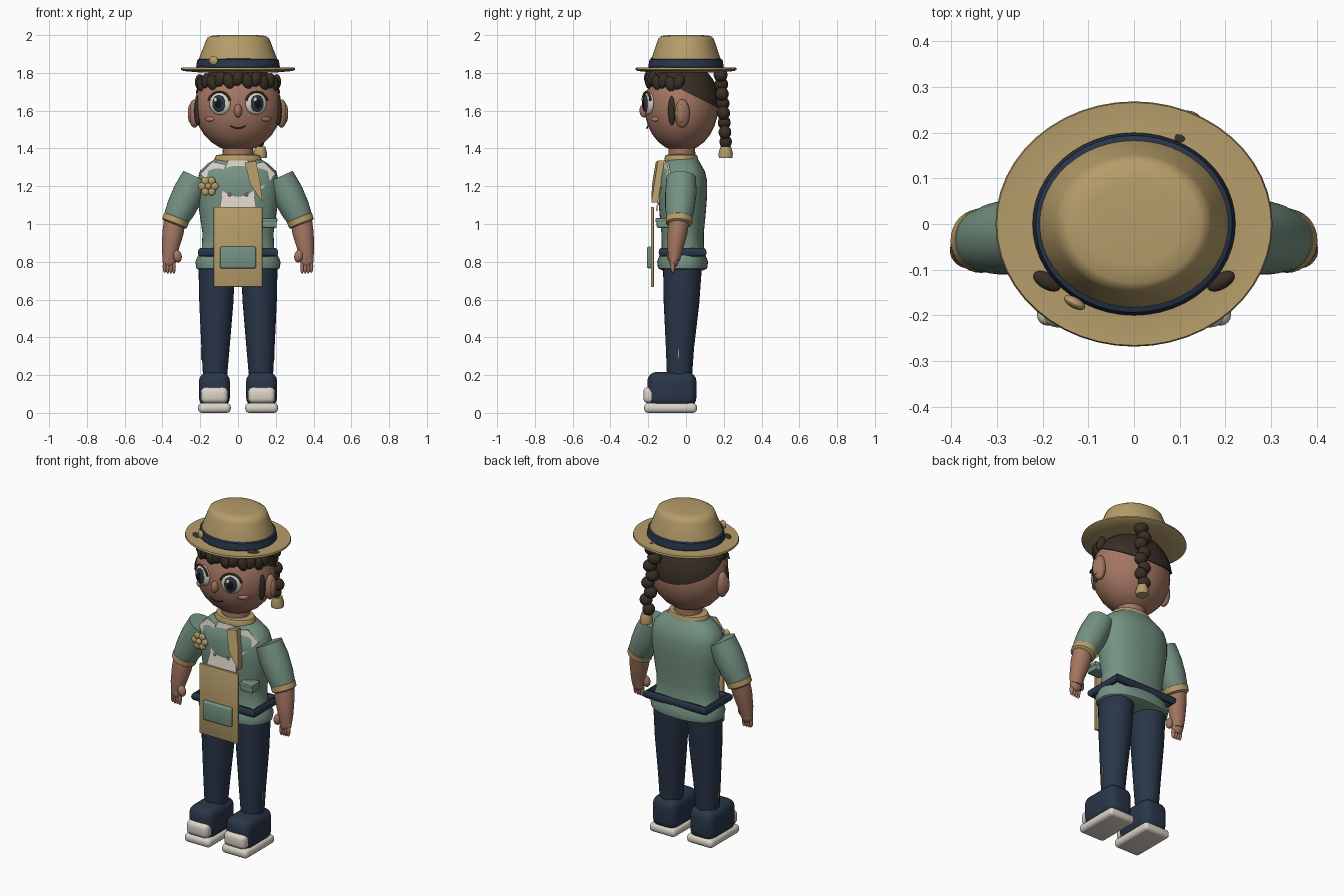
import bpy, bmesh, math
from mathutils import Vector

if "Cube" in bpy.data.objects:
    bpy.data.objects.remove(bpy.data.objects["Cube"], do_unlink=True)


def material(name, *rgb):
    m = bpy.data.materials.new(name)
    m.use_nodes = True
    m.diffuse_color = (*rgb, 1)
    m.node_tree.nodes["Principled BSDF"].inputs["Base Color"].default_value = (*rgb, 1)
    return m


TAN = material("tan", .47, .34, .145)
GREEN = material("sage_green", .175, .29, .225)
NAVY = material("navy", .022, .036, .066)
SKIN = material("skin", .37, .18, .122)
HAIR = material("dark_brown", .04, .028, .018)
WHITE = material("off_white", .70, .65, .57)
BLUSH = material("blush", .50, .22, .16)
MOUTH = material("mouth_brown", .12, .035, .025)
BLACK = material("black", .006, .006, .008)


def finish(name, bm, mat, angle=40):
    bmesh.ops.recalc_face_normals(bm, faces=bm.faces[:])
    me = bpy.data.meshes.new(name)
    bm.to_mesh(me)
    bm.free()
    me.materials.append(mat)
    me.shade_smooth()
    me.set_sharp_from_angle(angle=math.radians(angle))
    ob = bpy.data.objects.new(name, me)
    bpy.context.collection.objects.link(ob)
    return ob


def ball(name, loc, scale, mat, turn=0, tilt=0):
    bm = bmesh.new()
    bmesh.ops.create_uvsphere(bm, u_segments=24, v_segments=14, radius=1)
    ob = finish(name, bm, mat)
    ob.location, ob.scale = loc, scale
    ob.rotation_euler = (0, tilt, turn)
    return ob


def loft(name, rings, mat, n=32, power=2):
    """Skin rings of (centre, rx, ry), all square to the line through the ends."""
    bm = bmesh.new()
    axis = Vector(rings[-1][0]) - Vector(rings[0][0])
    if axis.z < 0:
        axis = -axis
    q = Vector((0, 0, 1)).rotation_difference(axis)
    rows = []
    for c, rx, ry in rings:
        row = []
        for i in range(n):
            co, si = math.cos(math.tau * i / n), math.sin(math.tau * i / n)
            x = math.copysign(abs(co) ** (2 / power), co) * rx
            y = math.copysign(abs(si) ** (2 / power), si) * ry
            row.append(bm.verts.new(Vector(c) + q @ Vector((x, y, 0))))
        rows.append(row)
    for a, b in zip(rows, rows[1:]):
        for i in range(n):
            j = (i + 1) % n
            bm.faces.new((a[i], a[j], b[j], b[i]))
    bm.faces.new(rows[0])
    bm.faces.new(rows[-1])
    return finish(name, bm, mat)


def box(name, lo, hi, mat, bevel, segments=4):
    bm = bmesh.new()
    bmesh.ops.create_cube(bm, size=1)
    for v in bm.verts:
        v.co = [(l + h) / 2 + c * (h - l) for l, h, c in zip(lo, hi, v.co)]
    bmesh.ops.bevel(bm, geom=bm.edges[:], offset=bevel, segments=segments,
                    profile=.5, affect='EDGES', clamp_overlap=True)
    return finish(name, bm, mat)


def plate(name, outline, mat, lift=0, thick=.009):
    """Flat piece cut from an x-z outline, laid along the curve of the chest."""
    bm = bmesh.new()
    f = bm.faces.new([bm.verts.new((x, -.162 + .2 * (z - 1.1) + 1.2 * x * x - lift, z))
                      for x, z in outline])
    ext = bmesh.ops.extrude_face_region(bm, geom=[f])
    for v in ext["geom"]:
        if isinstance(v, bmesh.types.BMVert):
            v.co.y += thick
    return finish(name, bm, mat)


def cord(name, pts, r, mat, closed=False):
    cu = bpy.data.curves.new(name, 'CURVE')
    cu.dimensions = '3D'
    cu.bevel_depth, cu.bevel_resolution = r, 3
    cu.use_fill_caps = True
    sp = cu.splines.new('POLY')
    sp.points.add(len(pts) - 1)
    for p, co in zip(sp.points, pts):
        p.co = (*co, 1)
    sp.use_cyclic_u = closed
    sp.use_smooth = not closed
    cu.materials.append(mat)
    ob = bpy.data.objects.new(name, cu)
    bpy.context.collection.objects.link(ob)


# Hat: brim, crown and band
def hat_rings(pairs):
    return [((0, 0, z), r, r * .885) for z, r in pairs]


loft("hat_brim", hat_rings([(1.802, .2), (1.81, .29), (1.818, .303), (1.828, .3),
                            (1.824, .24), (1.83, .2)]), TAN, 48)
loft("hat_crown", hat_rings([(1.815, .217), (1.88, .205), (1.965, .172), (1.985, .163),
                             (1.996, .145), (2.0, .1), (2.0, .01)]), TAN, 48)
loft("hat_band", [((0, 0, z), r, r * .9) for z, r in
                  [(1.825, .215), (1.832, .222), (1.87, .215), (1.876, .2)]], NAVY, 48)
ball("hat_pin", (-.13, -.172, 1.865), (.026, .012, .024), TAN, -.5)

# Head, neck and hair cap
ball("head", (0, -.025, 1.62), (.23, .195, .237), SKIN)
loft("neck", [((0, -.022, 1.33), .082, .072), ((0, -.022, 1.43), .08, .07)], SKIN)
bm = bmesh.new()
bmesh.ops.create_uvsphere(bm, u_segments=40, v_segments=24, radius=1)
for v in bm.verts:
    v.co = (v.co.x * .237, v.co.y * .205 - .022, v.co.z * .24 + 1.622)
cut = bmesh.ops.bisect_plane(bm, geom=bm.verts[:] + bm.edges[:] + bm.faces[:],
                             plane_co=(0, .17, 1.615), plane_no=(0, .5, 1), clear_inner=True)
bmesh.ops.holes_fill(bm, edges=[e for e in bm.edges if e.is_boundary])
for v in bm.verts:
    if v.co.z > 1.81:
        v.co.z = 1.81
finish("hair_cap", bm, HAIR)

# Curly fringe under the brim
for i in range(13):
    a = math.radians(-84 + 14 * i)
    ball("fringe_curl", (.205 * math.sin(a), -.02 - .178 * math.cos(a),
                         1.772 - .014 * (i % 2) - .02 * math.sin(a) ** 2),
         (.03, .024, .042), HAIR, a, .35 * (-1) ** i)

# Braid with its tied end
for i in range(8):
    t = i / 7
    ball("braid_lobe", (.09 + .025 * t + .012 * (-1) ** i, .183 + .027 * t, 1.79 - .355 * t),
         (.042 - .006 * t, .037 - .004 * t, .036), HAIR, 0, .4 * (-1) ** i)
loft("braid_tie", [((.118, .21, 1.35), .034, .036), ((.118, .21, 1.375), .036, .038),
                   ((.118, .21, 1.41), .026, .028)], TAN, 20)

# Face centre
ball("nose", (0, -.222, 1.6), (.021, .024, .036), SKIN)
cord("mouth", [(.04 * k / 4, -.207 + .004 * (k / 4) ** 2, 1.507 + .012 * (k / 4) ** 2)
               for k in range(-4, 5)], .004, MOUTH)

for s in (1, -1):
    side = "left_" if s > 0 else "right_"

    # Eyes, lashes, cheeks, ears and sideburns
    turn = .36 * s
    out = Vector((math.sin(turn), -math.cos(turn), 0))
    eye = Vector((.095 * s, -.198, 1.638))
    ball(side + "eye_white", eye, (.06, .026, .06), WHITE, turn)
    ball(side + "iris", eye + out * .019, (.037, .012, .046), NAVY, turn)
    ball(side + "pupil", eye + out * .027, (.02, .007, .027), BLACK, turn)
    ball(side + "eye_glint", eye + out * .032 + Vector((-.014, 0, .02)),
         (.011, .005, .012), WHITE, turn)
    across = Vector((math.cos(turn), math.sin(turn), 0))
    cord(side + "lash", [eye + out * .012 + across * (.062 * math.cos(a))
                         + Vector((0, 0, .062 * math.sin(a)))
                         for a in [math.radians(15 + 15 * k) for k in range(11)]], .006, HAIR)
    ball(side + "cheek", (.15 * s, -.165, 1.555), (.03, .008, .012), BLUSH, .7 * s)
    ball(side + "ear", (.23 * s, -.02, 1.585), (.032, .04, .075), SKIN)
    ball(side + "inner_ear", (.254 * s, -.026, 1.585), (.012, .022, .048), SKIN)
    ball(side + "sideburn", (.212 * s, -.075, 1.6), (.02, .02, .078), HAIR)
    ball(side + "stray_curl", (.19 * s, -.125, 1.822), (.034, .018, .016), HAIR, .5 * s)

    # Sleeve, cuff and forearm
    loft(side + "sleeve", [((.222 * s, -.025, 1.247), .076, .078),
                           ((.262 * s, -.027, 1.165), .083, .083),
                           ((.3 * s, -.032, 1.085), .079, .078),
                           ((.332 * s, -.036, 1.02), .067, .067)], GREEN)
    loft(side + "cuff", [((.322 * s, -.035, 1.04), .064, .064), ((.325 * s, -.035, 1.033), .071, .071),
                         ((.336 * s, -.037, 1.004), .07, .07), ((.339 * s, -.037, .997), .06, .06)], TAN)
    loft(side + "forearm", [((.336 * s, -.038, 1.01), .057, .054), ((.345 * s, -.046, .95), .056, .052),
                            ((.36 * s, -.058, .86), .043, .04), ((.364 * s, -.062, .81), .036, .03)], SKIN)

    # Hand
    ball(side + "palm", (.364 * s, -.064, .81), (.037, .026, .04), SKIN)
    ball(side + "thumb", (.322 * s, -.078, .83), (.024, .022, .034), SKIN, 0, .25 * s)
    for k in range(4):
        ball(side + "finger", ((.34 + .016 * k) * s, -.07, .773 + .004 * (k == 3)),
             (.0105, .012, .036), SKIN)

    # Trouser leg with side tab
    loft(side + "trouser_leg", [((.122 * s, -.035, .17), .062, .065), ((.119 * s, -.032, .35), .075, .075),
                                ((.115 * s, -.024, .58), .09, .094),
                                ((.112 * s, -.018, .8), .098, .104)], NAVY)
    box(side + "trouser_tab", (.188 * s, -.042, .28), (.194 * s, -.036, .345), TAN, .001, 1)

    # Shoe
    cx = .125 * s
    box(side + "shoe_upper", (cx - .082, -.205, .03), (cx + .082, .055, .217), NAVY, .05)
    box(side + "shoe_sole", (cx - .087, -.222, 0), (cx + .087, .058, .052), WHITE, .022)
    box(side + "toe_cap", (cx - .072, -.226, .05), (cx + .072, -.14, .137), WHITE, .028)

    # Shirt lapel
    plate(side + "lapel", [(.2 * s, 1.265), (.135 * s, 1.33), (.065 * s, 1.315), (.125 * s, 1.185)],
          WHITE, .008)

# Shirt body and belt
loft("shirt", [((0, -.018, z), rx, ry) for z, rx, ry in
               [(.755, .2, .11), (.765, .22, .13), (.8, .226, .135), (.835, .21, .122),
                (.87, .192, .113), (.95, .188, .112), (1.05, .203, .122), (1.15, .216, .13),
                (1.23, .216, .13), (1.28, .202, .118), (1.32, .16, .095), (1.345, .118, .08),
                (1.36, .1, .07)]], GREEN, 40, 2.3)
cord("belt", [(.196, -.128, .85), (.196, .092, .85), (-.196, .092, .85), (-.196, -.128, .85)],
     .024, NAVY, True)

# White bib, neck scarf and its hanging tail
plate("bib", [(-.055, 1.335), (.055, 1.335), (.1, 1.07), (-.1, 1.07)], WHITE, .004)
for x, z in ((.045, 1.155), (-.045, 1.155)):
    ball("button", (x, -.158, z), (.009, .006, .009), TAN)
loft("scarf_ring", [((0, -.025, z), rx, rx * .72) for z, rx in
                    [(1.315, .1), (1.325, .122), (1.345, .125), (1.365, .115), (1.37, .08)]], TAN)
plate("scarf_tail", [(.035, 1.325), (.095, 1.335), (.118, 1.22), (.13, 1.115), (.065, 1.21)],
      TAN, .045, .035)

# Flower badge
for k in range(6):
    a = math.tau * k / 6
    ball("petal", (-.157 + .033 * math.cos(a), -.142, 1.2 + .033 * math.sin(a)),
         (.021, .013, .021), TAN)
ball("flower_centre", (-.157, -.152, 1.2), (.017, .014, .017), TAN)

# Hanging front panel with pocket, and the small chest pocket
box("front_panel", (-.129, -.186, .667), (.129, -.17, 1.09), TAN, .004, 2)
box("panel_pocket", (-.096, -.207, .765), (.096, -.18, .88), GREEN, .01, 3)
box("shirt_pocket", (.12, -.155, .98), (.205, -.08, 1.015), GREEN, .006, 2)
box("shirt_pocket_flap", (.118, -.162, 1.01), (.208, -.08, 1.032), GREEN, .006, 2)
